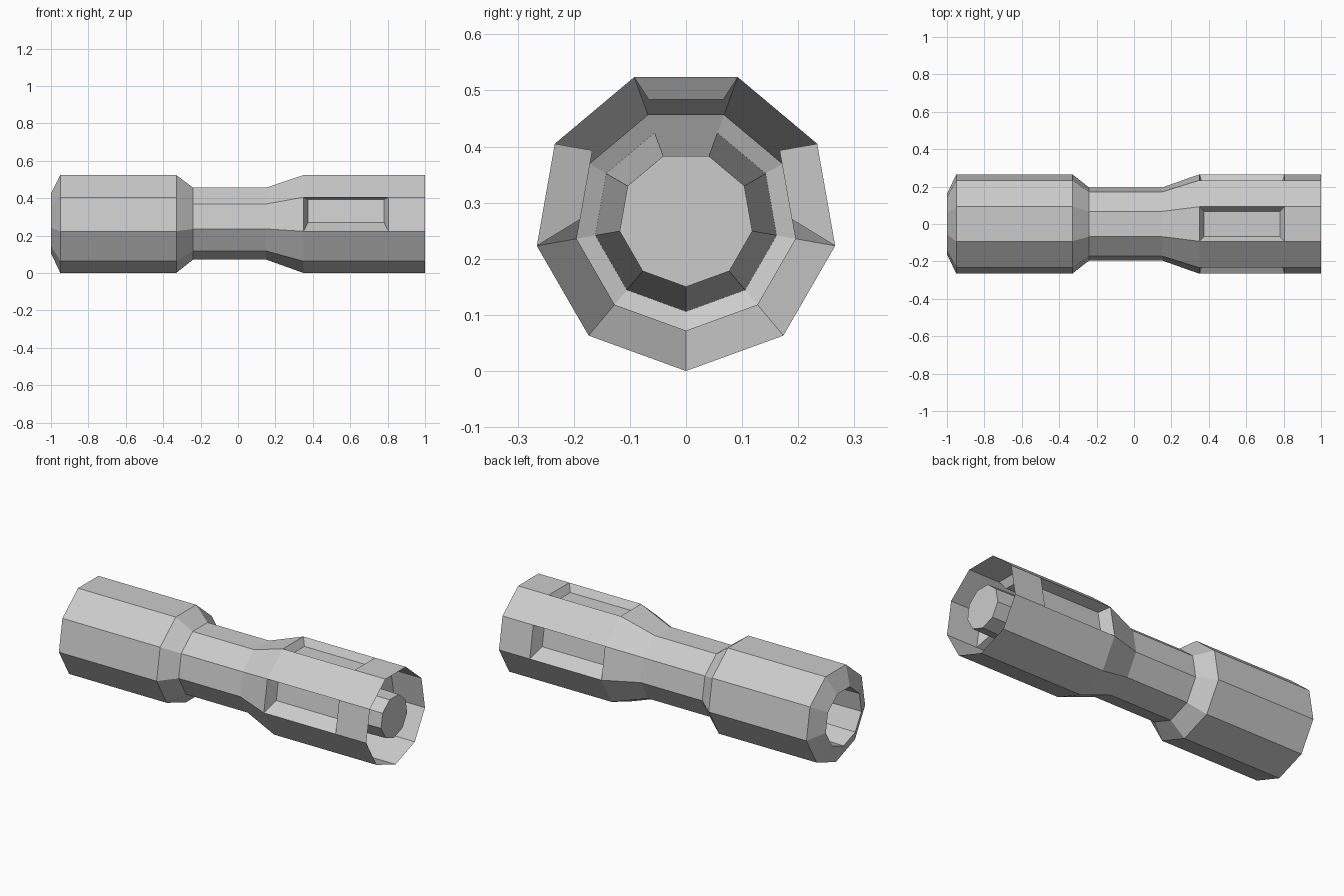
import bpy, bmesh, math
from mathutils import Vector

if "Cube" in bpy.data.objects:
    bpy.data.objects.remove(bpy.data.objects["Cube"])

SIDES, CZ = 9, 0.27


def ring(bm, x, r):
    """Nine-sided ring around the x axis with a corner at the bottom."""
    angs = [math.radians(-90 + 40 * j) for j in range(SIDES)]
    return [bm.verts.new((x, r * math.cos(a), CZ + r * math.sin(a))) for a in angs]


def bridge(bm, a, b, skip=()):
    for j in range(SIDES):
        if j not in skip:
            k = (j + 1) % SIDES
            bm.faces.new((a[j], a[k], b[k], b[j]))


def recess(bm, a, b, j, depth, in_lo, in_hi, in_x=0.025):
    """Sunken panel replacing facet j between rings a and b."""
    k = (j + 1) % SIDES
    t = (a[k].co - a[j].co).normalized()
    mid = math.radians(-70 + 40 * j)
    n = Vector((0, math.cos(mid), math.sin(mid))) * -depth
    dx = Vector((in_x, 0, 0))
    outer = [a[j], a[k], b[k], b[j]]
    shift = [dx + t * in_lo, dx - t * in_hi, -dx - t * in_hi, -dx + t * in_lo]
    inner = [bm.verts.new(v.co + s + n) for v, s in zip(outer, shift)]
    for i in range(4):
        m = (i + 1) % 4
        bm.faces.new((outer[i], outer[m], inner[m], inner[i]))
    bm.faces.new(inner)


def finish(bm, name):
    mesh = bpy.data.meshes.new(name)
    bm.to_mesh(mesh)
    bm.free()
    obj = bpy.data.objects.new(name, mesh)
    bpy.context.collection.objects.link(obj)


# Outer handle shell, open at the right end
profile = [(-1, .164), (-.95, .27), (-.33, .27), (-.24, .198),
           (.15, .198), (.35, .27), (.805, .27), (1, .27)]
bm = bmesh.new()
rings = [ring(bm, x, r) for x, r in profile]
for i in range(len(rings) - 1):
    bridge(bm, rings[i], rings[i + 1], skip=(2, 4, 6) if i == 5 else ())

# Three sunken panels: top and both sides
a, b = rings[5], rings[6]
recess(bm, a, b, 4, 0.04, 0.026, 0.026)
recess(bm, a, b, 2, 0.068, 0.06, 0.0)
recess(bm, a, b, 6, 0.068, 0.0, 0.06)
bmesh.ops.recalc_face_normals(bm, faces=bm.faces)
finish(bm, "handle_shell")

# Inner core: hollow from the left rim, capped at the right end
bm = bmesh.new()
left, right = ring(bm, -1, .164), ring(bm, .99, .12)
bridge(bm, left, right)
bm.faces.new(right)
bmesh.ops.recalc_face_normals(bm, faces=bm.faces)
finish(bm, "inner_core")
